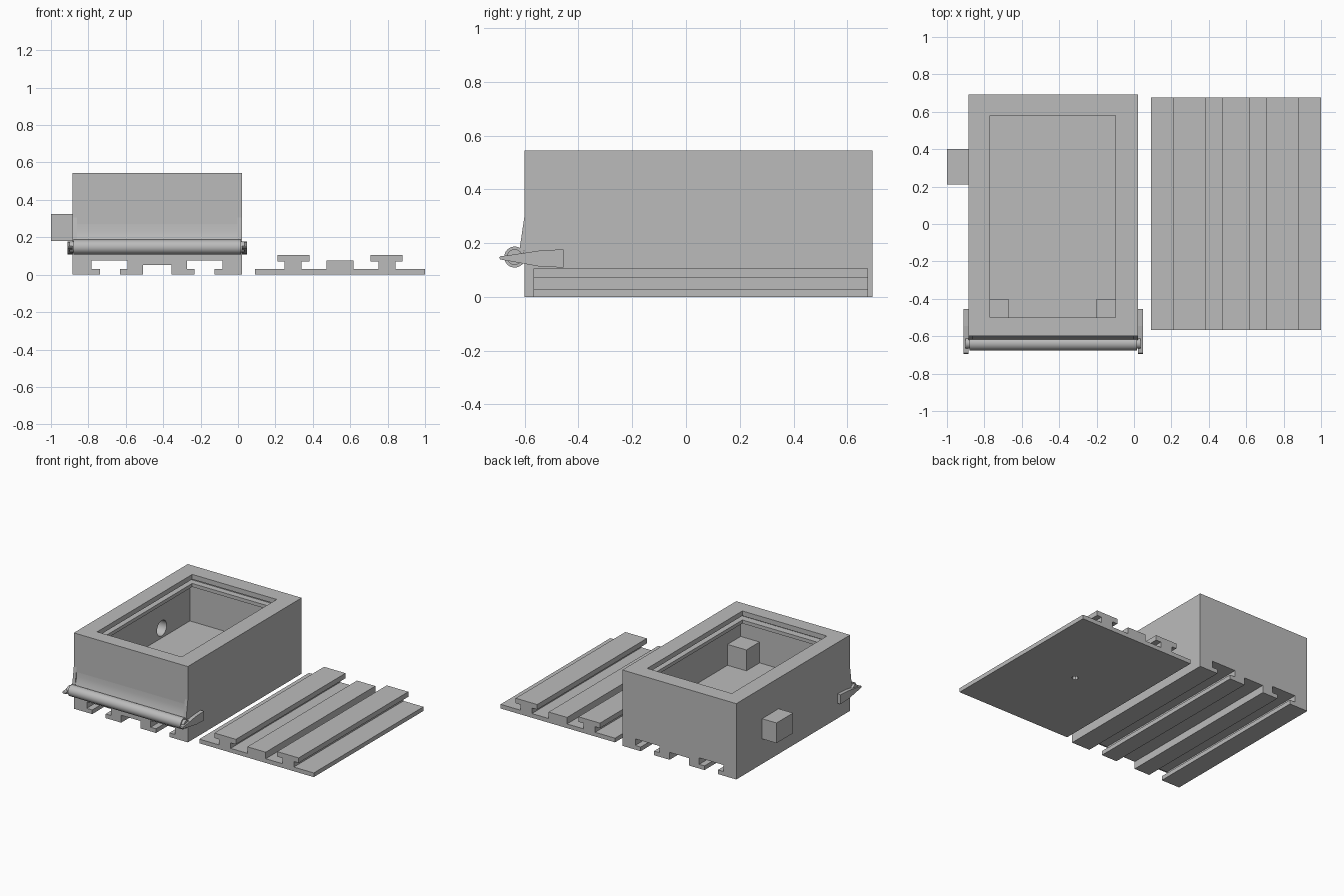
import bpy, bmesh, math
from mathutils import Matrix

if "Cube" in bpy.data.objects:
    bpy.data.objects.remove(bpy.data.objects["Cube"])

grey = bpy.data.materials.new("plain grey")
grey.use_nodes = True
COLOR = (0.5, 0.5, 0.5, 1)
grey.diffuse_color = COLOR
grey.node_tree.nodes["Principled BSDF"].inputs["Base Color"].default_value = COLOR


def finish(name, bm):
    bmesh.ops.recalc_face_normals(bm, faces=bm.faces)
    mesh = bpy.data.meshes.new(name)
    bm.to_mesh(mesh)
    bm.free()
    mesh.materials.append(grey)
    ob = bpy.data.objects.new(name, mesh)
    bpy.context.collection.objects.link(ob)
    return ob


def prism(name, points, start, end, axis="Y"):
    """Extrude an outline: (x, z) along Y, or (y, z) along X."""
    bm = bmesh.new()
    if axis == "Y":
        verts = [bm.verts.new((a, start, b)) for a, b in points]
        step = (0, end - start, 0)
    else:
        verts = [bm.verts.new((start, a, b)) for a, b in points]
        step = (end - start, 0, 0)
    face = bm.faces.new(verts)
    out = bmesh.ops.extrude_face_region(bm, geom=[face], use_keep_orig=True)
    moved = [g for g in out["geom"] if isinstance(g, bmesh.types.BMVert)]
    bmesh.ops.translate(bm, vec=step, verts=moved)
    return finish(name, bm)


def block(name, x0, x1, y0, y1, z0, z1):
    return prism(name, [(x0, z0), (x1, z0), (x1, z1), (x0, z1)], y0, y1)


def rod(name, radius, start, end, y, z, axis="X", x=0, sides=32):
    bm = bmesh.new()
    bmesh.ops.create_cone(bm, cap_ends=True, segments=sides, radius1=radius,
                          radius2=radius, depth=end - start)
    mid = (start + end) / 2
    if axis == "X":
        mat = Matrix.Translation((mid, y, z)) @ Matrix.Rotation(math.pi / 2, 4, "Y")
    else:
        mat = Matrix.Translation((x, y, mid))
    bm.transform(mat)
    return finish(name, bm)


def select_only(ob):
    bpy.ops.object.select_all(action="DESELECT")
    ob.select_set(True)
    bpy.context.view_layer.objects.active = ob


def boolean(ob, tool, operation="DIFFERENCE"):
    mod = ob.modifiers.new("boolean", "BOOLEAN")
    mod.operation = operation
    mod.solver = "EXACT"
    mod.object = tool
    select_only(ob)
    bpy.ops.object.modifier_apply(modifier=mod.name)
    bpy.data.objects.remove(tool)


def smooth(ob):
    select_only(ob)
    bpy.ops.object.shade_smooth_by_angle(angle=math.radians(30))


# Housing: half outline with underside slots, mirrored about its centre
CX, HALF = -0.432, 0.453
half = [(0.077, 0), (0.077, 0.053)]
right = [(0.077, 0.053), (0.077, 0), (0.2, 0), (0.2, 0.03), (0.158, 0.03), (0.158, 0.077),
         (0.35, 0.077), (0.35, 0.03), (0.307, 0.03), (0.307, 0), (HALF, 0), (HALF, 0.545)]
outline = [(CX + x, z) for x, z in right] + [(CX - x, z) for x, z in reversed(right)]
housing = prism("housing", outline, -0.6, 0.693)

# Side port, joined on before boring
boolean(housing, block("port", -1.0, -0.86, 0.212, 0.4, 0.18, 0.325), "UNION")

# Inside: main chamber, lid slot and narrower top opening
for x0, x1, y0, y1, z0, z1 in [
        (-0.82, -0.05, -0.55, 0.625, 0.18, 0.455),
        (-0.82, -0.05, -0.55, 0.625, 0.48, 0.51),
        (-0.77, -0.098, -0.5, 0.58, 0.4, 0.6)]:
    boolean(housing, block("cutter", x0, x1, y0, y1, z0, z1))

# Stepped bore through the port
boolean(housing, rod("cutter", 0.055, -0.95, -0.78, 0.306, 0.25))
boolean(housing, rod("cutter", 0.028, -1.1, -0.78, 0.306, 0.25))
smooth(housing)

# Posts in the front corners of the chamber
for side, x0 in (("right", -0.82), ("left", -0.2)):
    block(side + "_corner_post", x0, x0 + 0.15, -0.55, -0.4, 0.18, 0.33)

# Front lip: shallow scoop between two end fins
scoop = [(-0.6, 0.27), (-0.602, 0.24), (-0.607, 0.21), (-0.615, 0.185), (-0.62, 0.17),
         (-0.6, 0.17)]
smooth(prism("front_lip", scoop, -0.862, -0.002, "X"))
fin = [(-0.6, 0.305), (-0.62, 0.17), (-0.6, 0.17)]

# Roller and its axle
smooth(rod("roller", 0.039, -0.88, 0.016, -0.637, 0.148))
smooth(rod("axle", 0.029, -0.9, 0.036, -0.637, 0.148))

# Tapered side arms and fins, repeated on both sides
arm = [(-0.455, 0.177), (-0.545, 0.172), (-0.645, 0.157), (-0.69, 0.151), (-0.695, 0.145),
       (-0.69, 0.139), (-0.645, 0.131), (-0.545, 0.113), (-0.455, 0.109)]
for side, sign in (("left", 1), ("right", -1)):
    prism(side + "_fin", fin, CX + sign * 0.43, CX + sign * HALF, "X")
    prism(side + "_arm", arm, CX + sign * HALF, CX + sign * 0.479, "X")

# Mounting plate with two T rails and a middle rail
PX = 0.545
plate_half = [(0.455, 0), (0.455, 0.03), (0.297, 0.03), (0.297, 0.07), (0.335, 0.07),
              (0.335, 0.106), (0.164, 0.106), (0.164, 0.07), (0.206, 0.07), (0.206, 0.03),
              (0.073, 0.03), (0.073, 0.077)]
outline = [(PX + x, z) for x, z in plate_half]
outline += [(PX - x, z) for x, z in reversed(plate_half)]
plate = prism("rail_plate", outline, -0.568, 0.677)
boolean(plate, rod("cutter", 0.022, -0.05, 0.04, 0.055, 0, "Z", PX, 8))
